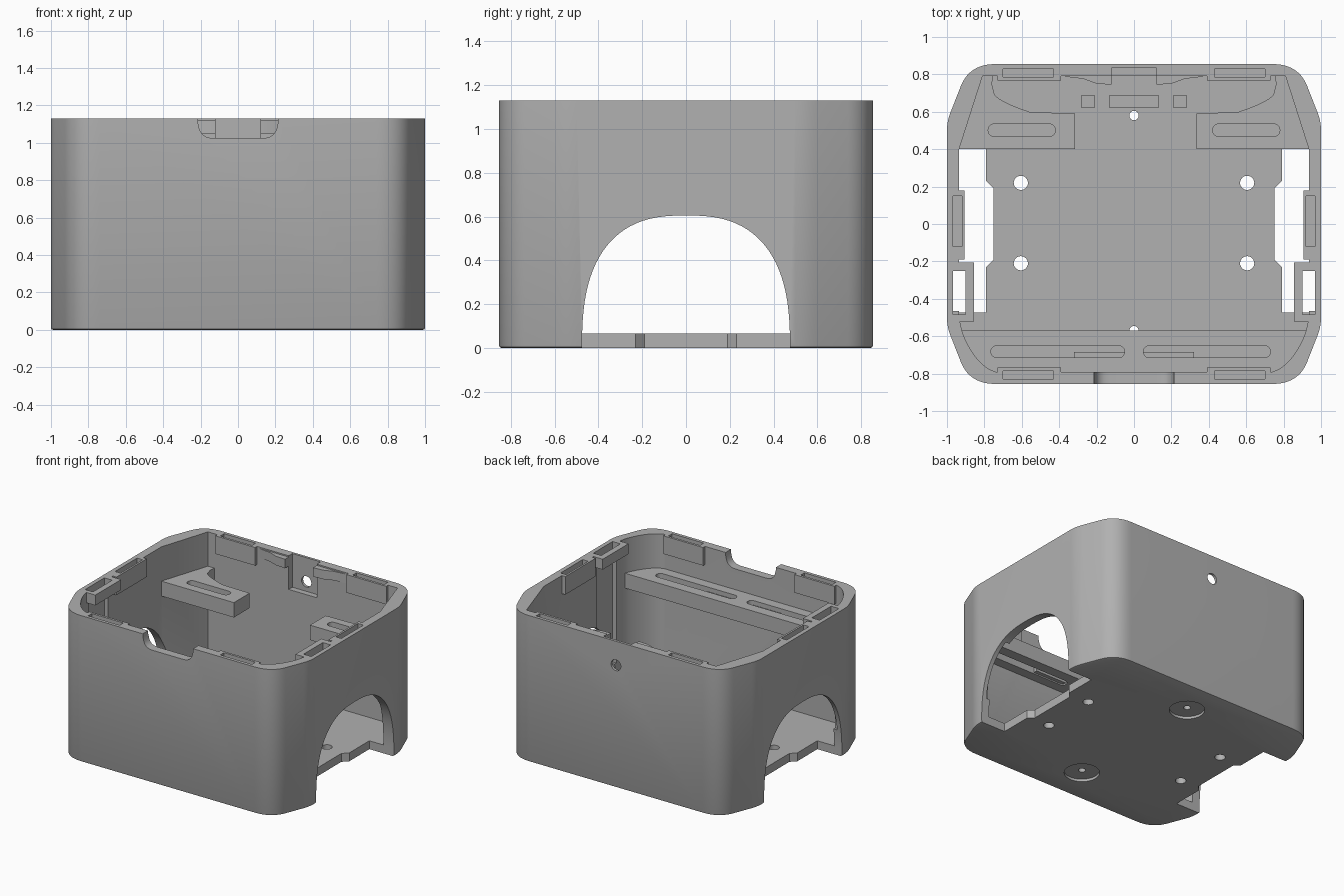
import bpy, bmesh, math
from mathutils import Vector

if "Cube" in bpy.data.objects:
    bpy.data.objects.remove(bpy.data.objects["Cube"])

H = 1.13
FLOOR = 0.065
SHELF = (0.75, 0.865)

grey = bpy.data.materials.new("plain grey")
grey.diffuse_color = (0.44, 0.44, 0.44, 1)
grey.use_nodes = True
grey.node_tree.nodes["Principled BSDF"].inputs["Base Color"].default_value = grey.diffuse_color


def prism(name, pts, lo, hi, axis="z"):
    """Extrude a 2D outline along z, x or y."""
    place = {"z": lambda a, b, t: (a, b, t), "x": lambda a, b, t: (t, a, b),
             "y": lambda a, b, t: (a, t, b)}[axis]
    bm = bmesh.new()
    face = bm.faces.new([bm.verts.new(place(a, b, lo)) for a, b in pts])
    new = bmesh.ops.extrude_face_region(bm, geom=[face])["geom"]
    shift = Vector(place(0, 0, hi - lo))
    bmesh.ops.translate(bm, vec=shift, verts=[v for v in new if isinstance(v, bmesh.types.BMVert)])
    bmesh.ops.recalc_face_normals(bm, faces=bm.faces)
    me = bpy.data.meshes.new(name)
    bm.to_mesh(me)
    bm.free()
    me.materials.append(grey)
    ob = bpy.data.objects.new(name, me)
    bpy.context.collection.objects.link(ob)
    return ob


def rect(x0, x1, y0, y1):
    return [(x0, y0), (x1, y0), (x1, y1), (x0, y1)]


def box(name, x0, x1, y0, y1, z0, z1):
    return prism(name, rect(x0, x1, y0, y1), z0, z1)


def circle(cx, cy, r, n=24):
    return [(cx + r * math.cos(math.tau * i / n), cy + r * math.sin(math.tau * i / n)) for i in range(n)]


def stadium(x0, x1, y0, y1, n=10):
    r, cy = (y1 - y0) / 2, (y0 + y1) / 2
    arc = [(-math.pi / 2 + math.pi * i / n) for i in range(n + 1)]
    return ([(x1 - r + r * math.cos(a), cy + r * math.sin(a)) for a in arc]
            + [(x0 + r - r * math.cos(a), cy - r * math.sin(a)) for a in arc])


def bezier(a, c, b, n=10):
    a, b, c = Vector(a), Vector(b), Vector(c)
    return [tuple(a * (1 - t) ** 2 + c * 2 * t * (1 - t) + b * t * t) for t in (i / n for i in range(n + 1))]


def flip(pts):
    return [(-x, y) for x, y in reversed(pts)]


def combine(ob, other, op):
    """Apply one boolean and drop the helper."""
    mod = ob.modifiers.new("bool", "BOOLEAN")
    mod.operation, mod.solver, mod.object = op, "EXACT", other
    bake(ob)
    bpy.data.objects.remove(other)


def bake(ob):
    bpy.context.view_layer.update()
    dg = bpy.context.evaluated_depsgraph_get()
    me = bpy.data.meshes.new_from_object(ob.evaluated_get(dg))
    ob.modifiers.clear()
    ob.data = me


def add(ob, other):
    combine(ob, other, "UNION")


def cut(ob, other):
    combine(ob, other, "DIFFERENCE")


def smooth(ob):
    bpy.ops.object.select_all(action="DESELECT")
    ob.select_set(True)
    bpy.context.view_layer.objects.active = ob
    bpy.ops.object.shade_smooth_by_angle(angle=math.radians(30))


# Outer shell with rounded, slanted corners
corner = bezier((1, 0.5), (1, 0.55), (0.98, 0.6), 5) + bezier((0.925, 0.74), (0.878, 0.855), (0.74, 0.855), 14)
back = corner + flip(corner)
outline = back + [(-x, -y) for x, y in back]
case = prism("case", outline, 0, H)
bev = case.modifiers.new("bottom", "BEVEL")
bev.width, bev.segments, bev.limit_method = 0.012, 2, "WEIGHT"
attr = case.data.attributes.new("bevel_weight_edge", "FLOAT", "EDGE")
for e in case.data.edges:
    if all(case.data.vertices[v].co.z < 0.001 for v in e.vertices):
        attr.data[e.index].value = 1
bake(case)

# Cavity
half = bezier((0.74, -0.79), (0.84, -0.76), (0.91, -0.6)) + [(0.92, -0.57), (0.935, -0.5), (0.935, 0.4), (0.81, 0.79)]
cut(case, prism("cavity", half + flip(half), FLOOR, 2))

# Side arches and the floor openings below them
n = 48
arch = []
for i in range(n + 1):
    a = math.pi * i / n
    c, s = math.cos(a), max(math.sin(a), 0)
    arch.append((0.475 * math.copysign(abs(c) ** (2 / 2.6), c), 0.605 * s ** (2 / 2.6)))
arch = [(0.475, -0.1)] + arch + [(-0.475, -0.1)]
bite = [(0.9, -0.23), (0.79, -0.23), (0.75, -0.19), (0.75, 0.19), (0.79, 0.23), (0.9, 0.23)]
for s in (1, -1):
    cut(case, prism("arch_cutter", arch, 0.79 * s, 1.2 * s, "x"))
    cut(case, prism("bite_cutter", [(x * s, y) for x, y in bite], -0.1, 0.2))

# Catch tabs around the rim and the slotted rings on the sides
for s in (1, -1):
    for t in (1, -1):
        x0, x1 = sorted((0.39 * s, 0.73 * s))
        y0, y1 = sorted((0.767 * t, 0.82 * t))
        add(case, box("tab", x0, x1, y0, y1, 0.99, H))
    x0, x1 = sorted((0.905 * s, 0.97 * s))
    add(case, box("side_tab", x0, x1, -0.19, 0.18, 0.99, H))
    x0, x1 = sorted((0.855 * s, 0.98 * s))
    add(case, box("side_ring", x0, x1, -0.52, -0.205, 1.05, H))
    # Bulges next to the back recess
    bulge = [(0.37, 0.81), (0.37, 0.788), (0.27, 0.776), (0.2, 0.75), (0.12, 0.745), (0.12, 0.81)]
    add(case, prism("bulge", [(x * s, y) for x, y in bulge], 1.05, H - 0.01))

# Pockets in the tabs and rings
for s in (1, -1):
    for t in (1, -1):
        x0, x1 = sorted((0.43 * s, 0.7 * s))
        y0, y1 = sorted((0.785 * t, 0.83 * t))
        cut(case, box("pocket", x0, x1, y0, y1, 1.02, 1.3))
    x0, x1 = sorted((0.92 * s, 0.967 * s))
    cut(case, box("side_pocket", x0, x1, -0.12, 0.15, 1.02, 1.3))
    x0, x1 = sorted((0.9 * s, 0.967 * s))
    cut(case, box("ring_slot", x0, x1, -0.485, -0.25, 0.2, 1.3))

# Front notch, back recess and back hole
notch = [(0.215, 1.3), (0.215, 1.11)] + bezier((0.21, 1.09), (0.2, 1.025), (0.13, 1.025), 8)
cut(case, prism("notch", notch + flip(notch), -1, -0.7, "y"))
cut(case, box("recess", -0.12, 0.12, 0.7, 0.835, 0.87, 1.3))
cut(case, prism("back_hole", circle(0, 0.945, 0.042), 0.7, 1, "y"))

# Floor holes and round foot recesses
for y in (0.58, -0.57):
    cut(case, prism("foot_recess", circle(0, y, 0.125, 40), -0.1, 0.02))
    cut(case, prism("small_hole", circle(0, y, 0.025), -0.1, 0.2))
for x in (0.605, -0.605):
    for y in (0.22, -0.21):
        cut(case, prism("floor_hole", circle(x, y, 0.038), -0.1, 0.2))
smooth(case)

# Front shelf with two long slots
edge = bezier((0.78, -0.81), (0.87, -0.76), (0.93, -0.62)) + [(0.945, -0.57)]
shelf = prism("front_shelf", edge + flip(edge), *SHELF)
for x0, x1 in ((-0.765, -0.05), (0.05, 0.73)):
    cut(shelf, prism("slot", stadium(x0, x1, -0.715, -0.65), 0.5, 1))
smooth(shelf)
for x0, x1 in ((-0.32, -0.05), (0.05, 0.32)):
    box("slot_bar", x0, x1, -0.717, -0.685, 0.76, 0.83)

# Back corner brackets with a slot each
wing = [(0.95, 0.4), (0.335, 0.4), (0.335, 0.592), (0.54, 0.597)]
wing += bezier((0.56, 0.6), (0.71, 0.65), (0.745, 0.69), 8) + [(0.76, 0.75), (0.75, 0.81), (0.83, 0.81), (0.96, 0.44)]
for s, name in ((1, "right_bracket"), (-1, "left_bracket")):
    pts = wing if s > 0 else [((-x + 0.02 if x < 0.34 else -x), y) for x, y in wing]
    bracket = prism(name, pts, *SHELF)
    x0, x1 = sorted((0.42 * s, 0.78 * s))
    cut(bracket, prism("slot", stadium(x0, x1, 0.468, 0.535), 0.8, 1))
    smooth(bracket)

# Small pads on the floor near the back
for name, x, w in (("left_pad", -0.247, 0.035), ("middle_pad", 0, 0.132), ("right_pad", 0.247, 0.035)):
    box(name, x - w, x + w, 0.62, 0.69, FLOOR - 0.01, FLOOR + 0.03)
